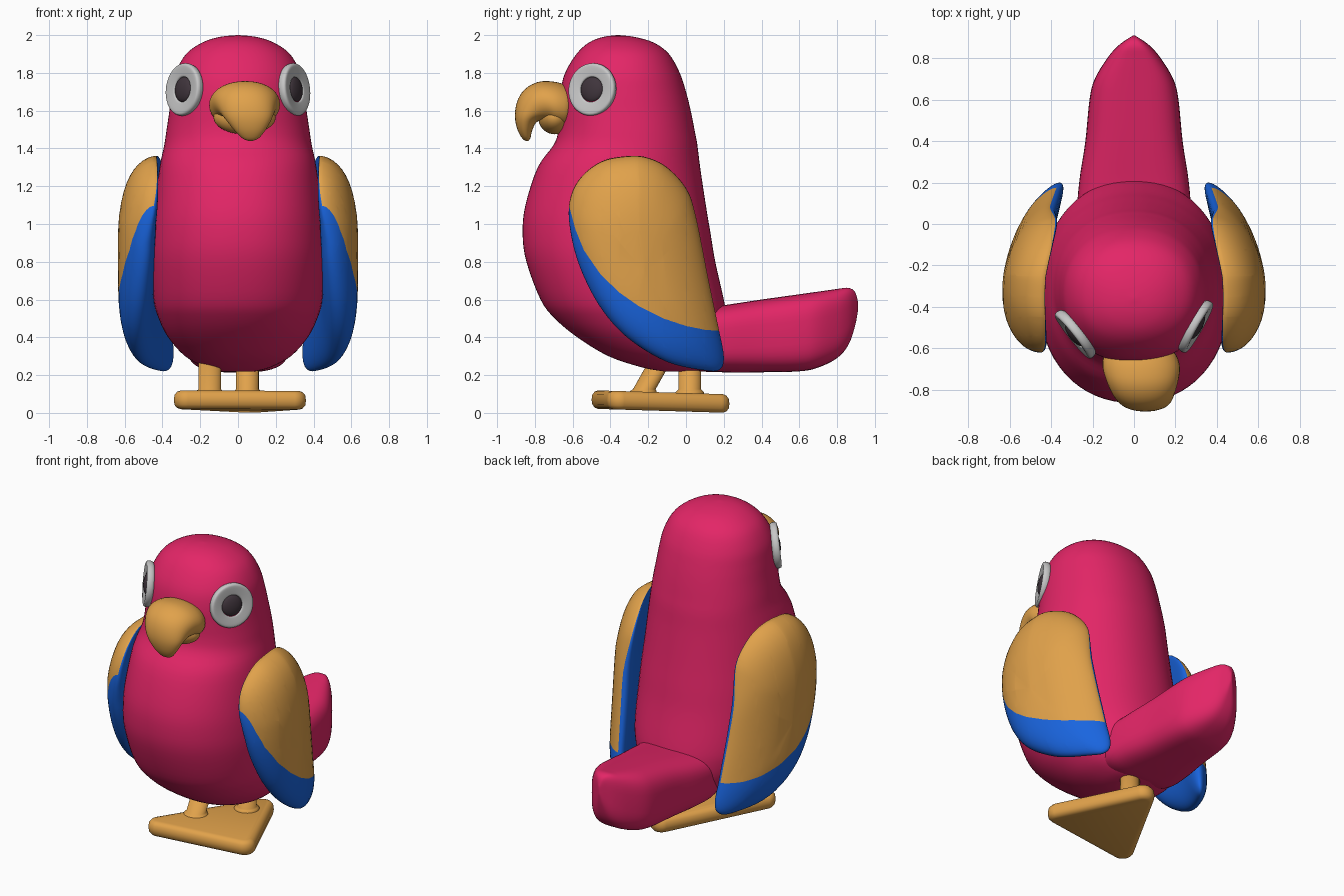
import bpy, bmesh
from math import sin, cos, pi, radians
from mathutils import Vector

if "Cube" in bpy.data.objects:
    bpy.data.objects.remove(bpy.data.objects["Cube"])


def material(name, rgb):
    m = bpy.data.materials.new(name)
    m.diffuse_color = (*rgb, 1)
    m.use_nodes = True
    m.node_tree.nodes["Principled BSDF"].inputs["Base Color"].default_value = m.diffuse_color
    return m


PINK = material("crimson", (0.77, 0.019, 0.135))
GOLD = material("golden", (0.75, 0.36, 0.07))
BLUE = material("blue", (0.01, 0.13, 0.74))
WHITE = material("light grey", (0.57, 0.57, 0.57))
DARK = material("dark pupil", (0.05, 0.035, 0.045))


def spline(rows, n, closed=False):
    """Catmull-Rom resampling of rows of numbers, n steps per span."""
    k, out = len(rows), []
    get = (lambda i: rows[i % k]) if closed else (lambda i: rows[max(0, min(k - 1, i))])
    for i in range(k if closed else k - 1):
        for j in range(n):
            t = j / n
            out.append([0.5 * (2 * b + (c - a) * t + (2 * a - 5 * b + 4 * c - d) * t * t
                               + (3 * b - a - 3 * c + d) * t ** 3)
                        for a, b, c, d in zip(get(i - 1), get(i), get(i + 1), get(i + 2))])
    if not closed:
        out.append(list(rows[-1]))
    return out


def oval(n, e=2.0):
    """Unit superellipse points."""
    def p(v):
        return (1 if v >= 0 else -1) * abs(v) ** (2 / e)
    return [(p(cos(2 * pi * i / n)), p(sin(2 * pi * i / n))) for i in range(n)]


def loft_mesh(rings):
    bm = bmesh.new()
    vs = [[bm.verts.new(p) for p in r] for r in rings]
    n = len(rings[0])
    for a, b in zip(vs, vs[1:]):
        for i in range(n):
            bm.faces.new((a[i], a[(i + 1) % n], b[(i + 1) % n], b[i]))
    bm.faces.new(vs[0])
    bm.faces.new(vs[-1])
    bmesh.ops.recalc_face_normals(bm, faces=bm.faces)
    return bm


def finish(name, bm, *mats):
    me = bpy.data.meshes.new(name)
    for f in bm.faces:
        f.smooth = True
    bm.to_mesh(me)
    bm.free()
    for m in mats:
        me.materials.append(m)
    ob = bpy.data.objects.new(name, me)
    bpy.context.collection.objects.link(ob)
    return ob


# Body and head: z, front y, back y, half width
body = [(.22, -.12, .10, .09), (.24, -.23, .16, .17), (.3, -.41, .2, .28), (.4, -.575, .215, .37),
        (.5, -.695, .215, .42), (.6, -.77, .2, .447), (.8, -.845, .155, .46), (.95, -.865, .13, .455),
        (1.1, -.85, .105, .44), (1.3, -.785, .075, .415), (1.42, -.7, .06, .39),
        (1.5, -.675, .045, .378), (1.6, -.67, .025, .363), (1.7, -.665, .0, .35),
        (1.8, -.64, -.033, .33), (1.9, -.58, -.09, .275), (1.96, -.515, -.17, .19),
        (1.99, -.44, -.27, .1), (2.0, -.365, -.355, .005)]
finish("body", loft_mesh([[(w * a, (f + b) / 2 + (b - f) / 2 * c, z) for a, c in oval(64, 2.15)]
                          for z, f, b, w in spline(body, 4)]), PINK)

# Tail: y, half width, bottom z, top z
tail = [(-.1, .22, .28, .5), (.05, .27, .225, .55), (.2, .265, .215, .57), (.4, .235, .215, .6),
        (.6, .215, .22, .628), (.7, .19, .24, .642), (.8, .13, .29, .656), (.86, .078, .36, .662),
        (.895, .03, .46, .64), (.91, .005, .54, .59)]
finish("tail", loft_mesh([[(w * a, y, (lo + hi) / 2 + (hi - lo) / 2 * c) for a, c in oval(48, 3.3)]
                          for y, w, lo, hi in spline(tail, 4)]), PINK)

# Wings: outline in (y, z), and the line between golden and blue feathers
outline = spline([(-.3, 1.36), (-.45, 1.33), (-.57, 1.23), (-.62, 1.09), (-.6, .9), (-.54, .72),
                  (-.44, .54), (-.3, .39), (-.1, .27), (.1, .225), (.18, .23), (.2, .3),
                  (.17, .46), (.12, .7), (.05, 1.05), (0, 1.19), (-.1, 1.3), (-.2, 1.35)], 5, True)
seam = [(-.7, 1.4), (-.62, 1.1), (-.585, .97), (-.54, .86), (-.45, .73), (-.35, .635), (-.25, .565),
        (-.12, .5), (0, .46), (.1, .44), (.3, .425)]


def wing_point(oy, oz, phi, sg):
    s = max(cos(phi), 0.0) ** 0.52
    s, h = max(s, .02), sin(phi)
    y, z = -.22 + (oy + .22) * s, .75 + (oz - .75) * s
    lean = .07 * max(0, z - .4) * max(0, y + .25) / .5 + .07 * max(0, z - 1.0)
    xi = .44 - .55 * (y + .33) ** 2 - lean
    xo = .637 - .72 * (y + .33) ** 2 - lean
    f = .5 - .42 * max(0, min(1, (z - .9) / .46))
    xe = xi + f * (xo - xi)
    return sg * (xe + h * ((xo - xe) if h > 0 else (xe - xi))), y, z


for sg, side in ((1, "right"), (-1, "left")):
    steps = 24
    bm = loft_mesh([[wing_point(y, z, -pi / 2 + pi * k / steps, sg) for y, z in outline]
                    for k in range(steps + 1)])
    n = len(outline)
    bm.faces.ensure_lookup_table()
    for i, f in enumerate(bm.faces):            # inner half is blue
        inner = i < n * steps // 2 or i == n * steps
        f.material_index = 1 if inner else 0

    def cut(co, no, lo=-9, hi=9):
        fs = [f for f in bm.faces if f.material_index == 0
              and lo < f.calc_center_median().y < hi]
        geom = set(fs)
        for f in fs:
            geom.update(f.edges)
            geom.update(f.verts)
        if geom:
            bmesh.ops.bisect_plane(bm, geom=list(geom), plane_co=co, plane_no=no, dist=1e-5)

    for y, z in seam[1:-1]:
        cut((0, y, z), (0, 1, 0))
    for (y0, z0), (y1, z1) in zip(seam, seam[1:]):
        cut((0, y0, z0), (0, z0 - z1, y1 - y0), y0, y1)
    for f in bm.faces:                          # lower feathers are blue
        c = f.calc_center_median()
        for (y0, z0), (y1, z1) in zip(seam, seam[1:]):
            if y0 <= c.y < y1 and c.z < z0 + (z1 - z0) * (c.y - y0) / (y1 - y0):
                f.material_index = 1
    finish(side + "_wing", bm, GOLD, BLUE)

# Hooked upper beak: x, y, z, half width, half thickness, downward angle
beak = [(.03, -.61, 1.62, .15, .09, 0), (.03, -.635, 1.62, .175, .115, 0),
        (.035, -.69, 1.632, .187, .122, 5), (.04, -.75, 1.64, .175, .117, 20),
        (.045, -.80, 1.615, .155, .105, 45), (.055, -.845, 1.56, .125, .063, 75),
        (.062, -.853, 1.5, .085, .04, 88), (.066, -.845, 1.455, .045, .022, 95),
        (.066, -.84, 1.44, .012, .006, 95)]
rings = []
for x, y, z, w, t, ang in spline(beak, 4):
    a = radians(ang)
    rings.append([(x + w * p, y - t * q * sin(a), z + t * q * cos(a)) for p, q in oval(36, 2.1)])
finish("upper_beak", loft_mesh(rings), GOLD)


def ellipsoid(name, center, radii, mat, normal=None):
    bm = bmesh.new()
    bmesh.ops.create_uvsphere(bm, u_segments=32, v_segments=16, radius=1)
    bmesh.ops.scale(bm, vec=radii, verts=bm.verts)
    if normal:
        bmesh.ops.rotate(bm, matrix=normal.to_track_quat('Z', 'Y').to_matrix(), verts=bm.verts)
    bmesh.ops.translate(bm, vec=center, verts=bm.verts)
    return finish(name, bm, mat)


ellipsoid("lower_beak", (.035, -.695, 1.565), (.165, .088, .09), GOLD)

# Eyes: flat turned ring with a domed pupil
ring_profile = [(.125, -.03), (.136, -.02), (.14, -.005), (.139, .008), (.133, .016), (.122, .018),
                (.1, .016), (.078, .013), (.069, .01), (.066, .0)]
for side, c, nrm in (("right", (.302, -.497, 1.712), (.86, -.49, .1)),
                     ("left", (-.287, -.535, 1.712), (-.78, -.62, .1))):
    nrm = Vector(nrm).normalized()
    q = nrm.to_track_quat('Z', 'Y')
    bm = loft_mesh([[Vector(c) + q @ Vector((r * a, r * b, h)) for a, b in oval(40)]
                    for r, h in spline(ring_profile, 2)])
    finish(side + "_eye_ring", bm, WHITE)
    ellipsoid(side + "_pupil", c, (.067, .067, .026), DARK, nrm)

# Foot plate: rounded triangle, slightly raised at the front
corners = [Vector((-.27, -.43)), Vector((.29, -.35)), Vector((.065, .16))]


def plate_ring(r, z):
    pts = []
    for i in range(72):
        d = Vector((cos(2 * pi * i / 72), sin(2 * pi * i / 72)))
        p = max(corners, key=lambda c: c.dot(d)) + d * r
        pts.append((p.x, p.y, z + .007 - .03 * p.y))
    return pts


plate = [(.035, 0), (.052, .006), (.066, .022), (.07, .048), (.066, .076), (.052, .092), (.035, .098)]
finish("foot_plate", loft_mesh([plate_ring(r, z) for r, z in plate]), GOLD)

# Legs with small collars
for side, foot, top in (("left", (-.15, -.235), (-.15, -.10)), ("right", (.05, .02), (.05, .02))):
    rows = [(.05, .078), (.108, .076), (.118, .068), (.125, .06), (.34, .06)]
    rings = []
    for z, r in rows:
        t = max(0, (z - .1) / .24)
        rings.append([(foot[0] + r * a, foot[1] + (top[1] - foot[1]) * t + r * b, z)
                      for a, b in oval(28)])
    finish(side + "_leg", loft_mesh(rings), GOLD)
